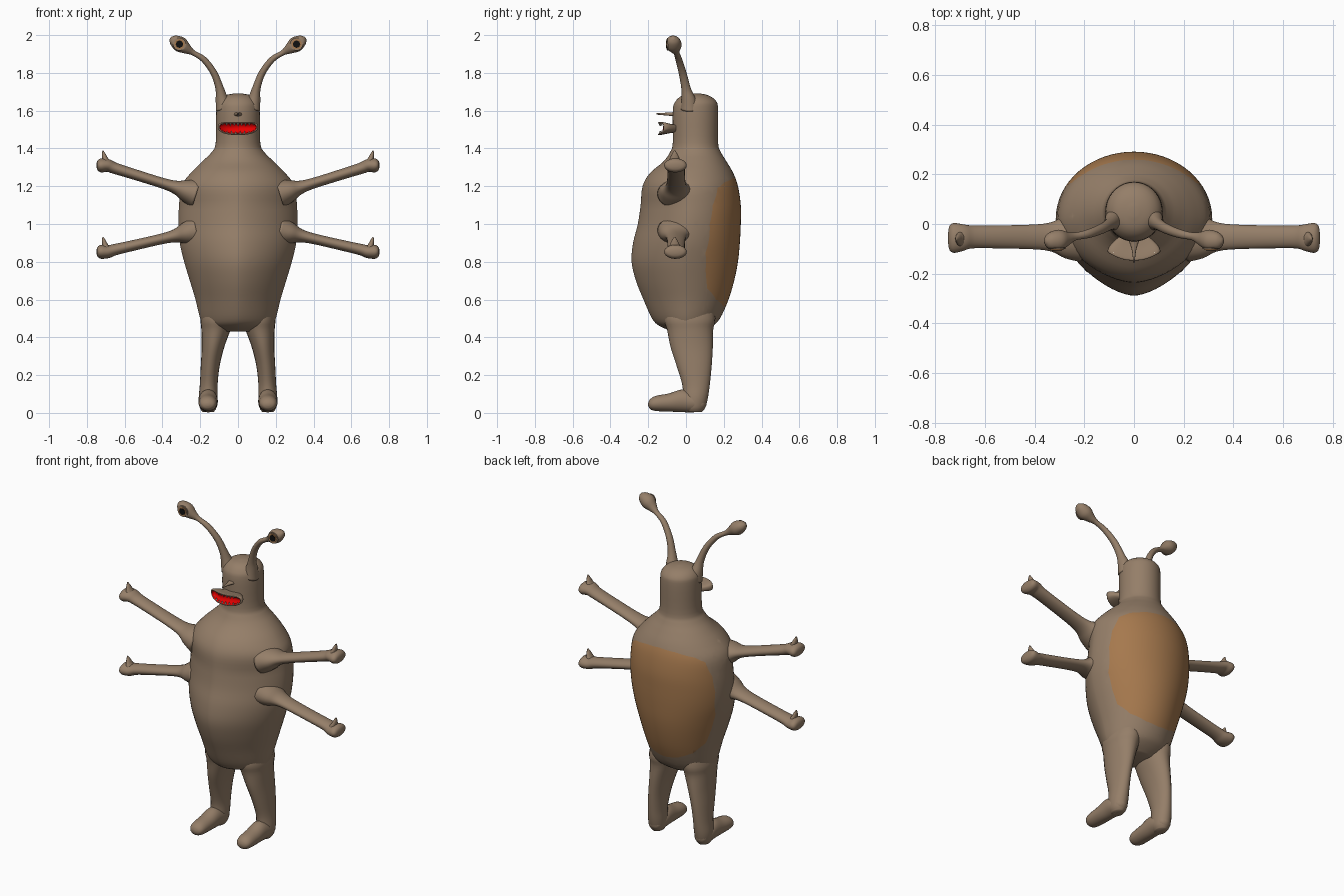
import bpy, bmesh, math
from mathutils import Vector, Matrix

if "Cube" in bpy.data.objects:
    bpy.data.objects.remove(bpy.data.objects["Cube"])


def material(name, rgb):
    m = bpy.data.materials.new(name)
    m.use_nodes = True
    m.diffuse_color = (*rgb, 1)
    m.node_tree.nodes["Principled BSDF"].inputs["Base Color"].default_value = (*rgb, 1)
    return m


SKIN = material("brown skin", (0.30, 0.21, 0.14))
PATCH = material("ochre back patch", (0.38, 0.19, 0.075))
RED = material("red mouth", (0.8, 0.0, 0.0))
BLACK = material("black pupil", (0.005, 0.005, 0.005))
CREAM = material("cream teeth", (0.7, 0.62, 0.5))
X, Y, Z = Vector((1, 0, 0)), Vector((0, 1, 0)), Vector((0, 0, 1))


def finish(name, bm, mats, mirror=False, smooth=True):
    bmesh.ops.recalc_face_normals(bm, faces=bm.faces)
    for f in bm.faces:
        f.smooth = smooth
    me = bpy.data.meshes.new(name)
    bm.to_mesh(me)
    bm.free()
    for m in mats:
        me.materials.append(m)
    ob = bpy.data.objects.new(name, me)
    bpy.context.collection.objects.link(ob)
    if mirror:
        ob.modifiers.new("mirror", "MIRROR").use_mirror_merge = False
    return ob


def resample(rows, steps):
    """Smooth the rows with a spline."""
    out = []
    for i in range(len(rows) - 1):
        a, b = rows[max(i - 1, 0)], rows[i]
        c, d = rows[i + 1], rows[min(i + 2, len(rows) - 1)]
        for s in range(steps):
            t = s / steps
            out.append([q + t / 2 * (r - p + t * (2 * p - 5 * q + 4 * r - s4
                        + t * (3 * (q - r) + s4 - p)))
                        for p, q, r, s4 in zip(a, b, c, d)])
    return out + [list(rows[-1])]


def skin_rings(rings, cavity_from=None):
    """Bridge rings of points and cap both ends."""
    bm = bmesh.new()
    loops = [[bm.verts.new(p) for p in ring] for ring in rings]
    n = len(loops[0])
    for k, (lo, hi) in enumerate(zip(loops, loops[1:])):
        for i in range(n):
            f = bm.faces.new((lo[i], lo[(i + 1) % n], hi[(i + 1) % n], hi[i]))
            f.material_index = int(cavity_from is not None and k >= cavity_from)
    bm.faces.new(loops[0])
    bm.faces.new(loops[-1]).material_index = int(cavity_from is not None)
    return bm


def power(v, n):
    return math.copysign(abs(v) ** (2 / n), v)


def tube(rows, u, v=None, sides=24, steps=4, n=2, cavity_from=None):
    """Rows are x, y, z, radius along u, radius along v."""
    rows = resample(rows, steps)
    pts = [Vector(r[:3]) for r in rows]
    rings = []
    for i, r in enumerate(rows):
        w = v
        if w is None:
            w = (pts[min(i + 1, len(pts) - 1)] - pts[max(i - 1, 0)]).cross(u).normalized()
        angles = [math.tau * k / sides for k in range(sides)]
        rings.append([pts[i] + u * r[3] * power(math.cos(a), n)
                      + w * r[4] * power(math.sin(a), n) for a in angles])
    return skin_rings(rings, cavity_from)


# Body and head: height, half width, front y, back y
PROFILE = [
    (0.43, 0.10, -0.07, 0.09), (0.46, 0.175, -0.14, 0.14), (0.5, 0.20, -0.18, 0.18),
    (0.6, 0.225, -0.225, 0.225), (0.7, 0.255, -0.265, 0.255), (0.8, 0.285, -0.288, 0.275),
    (0.9, 0.308, -0.28, 0.285), (1.0, 0.315, -0.255, 0.29), (1.1, 0.312, -0.24, 0.29),
    (1.2, 0.30, -0.23, 0.275), (1.27, 0.25, -0.19, 0.25), (1.33, 0.19, -0.12, 0.215),
    (1.38, 0.14, -0.085, 0.185), (1.43, 0.118, -0.07, 0.17), (1.6, 0.115, -0.07, 0.17),
    (1.65, 0.105, -0.055, 0.16), (1.68, 0.07, -0.02, 0.12), (1.692, 0.015, 0.03, 0.07)]
rings = []
for z, hw, yf, yb in resample(PROFILE, 4):
    mid = (yf + yb) / 2
    pointed = 2 - 0.4 * min(1, max(0, (1.4 - z) / 0.3))
    ring = []
    for k in range(64):
        c, s = math.cos(math.tau * k / 64), math.sin(math.tau * k / 64)
        n = pointed if s < 0 else 2
        ring.append((hw * power(c, n), mid + (yb - mid) * power(s, n), z))
    rings.append(ring)
bm = skin_rings(rings)

# Back patch: cut a convex outline into the rear faces
half = [(0, 1.25), (0.1, 1.242), (0.2, 1.22), (0.25, 1.19), (0.28, 1.1), (0.289, 1.0),
        (0.276, 0.85), (0.247, 0.75), (0.215, 0.66), (0.16, 0.6), (0.08, 0.565), (0, 0.555)]
outline = half + [(-x, z) for x, z in half[-2:0:-1]]
inside = [f for f in bm.faces if f.calc_center_median().y > 0.03]
for (x0, z0), (x1, z1) in zip(outline, outline[1:] + outline[:1]):
    out = Vector((z0 - z1, 0, x1 - x0))
    co = Vector((x0, 0, z0))
    geom = set(inside)
    for f in inside:
        geom.update(f.edges, f.verts)
    res = bmesh.ops.bisect_plane(bm, geom=list(geom), plane_co=co, plane_no=out)
    faces = {g for g in res["geom"] if isinstance(g, bmesh.types.BMFace)}
    faces.update(f for f in inside if f.is_valid)
    inside = [f for f in faces if (f.calc_center_median() - co).dot(out) < 0]
for f in inside:
    f.material_index = 1
finish("body", bm, [SKIN, PATCH])

# Legs and feet
finish("legs", tube([
    (0.105, 0.02, 0.6, 0.07, 0.12), (0.112, 0.02, 0.5, 0.085, 0.135),
    (0.117, 0.022, 0.44, 0.077, 0.122), (0.132, 0.03, 0.35, 0.06, 0.112),
    (0.147, 0.043, 0.25, 0.05, 0.093), (0.155, 0.053, 0.15, 0.047, 0.073),
    (0.158, 0.05, 0.08, 0.05, 0.066), (0.158, 0.045, 0.03, 0.045, 0.058),
    (0.158, 0.045, 0.005, 0.03, 0.04)], X, Y), [SKIN], True)
finish("feet", tube([
    (0.158, 0.108, 0.05, 0.01, 0.01), (0.158, 0.09, 0.05, 0.036, 0.036),
    (0.158, 0.04, 0.055, 0.05, 0.052), (0.158, -0.02, 0.064, 0.051, 0.06),
    (0.159, -0.09, 0.055, 0.05, 0.048), (0.16, -0.16, 0.05, 0.047, 0.04),
    (0.16, -0.19, 0.046, 0.034, 0.026), (0.16, -0.2, 0.045, 0.01, 0.008)], X, Z), [SKIN], True)


# Arms with knob hands and thumb spikes
def arm(name, root, hand):
    def at(x, ry, rz, lift=0):
        t = (x - 0.3) / 0.4
        return (x, -0.052, root + (hand - root) * t + lift, ry, rz)
    rows = [at(0.22, 0.10, 0.08), at(0.28, 0.085, 0.058), at(0.33, 0.06, 0.036),
            at(0.4, 0.05, 0.028), at(0.55, 0.046, 0.028), at(0.65, 0.046, 0.03),
            (0.69, -0.055, hand, 0.054, 0.034), (0.725, -0.056, hand, 0.06, 0.037),
            (0.743, -0.056, hand, 0.048, 0.026), (0.749, -0.056, hand, 0.015, 0.01)]
    finish(name, tube(rows, Y), [SKIN], True)
    thumb = [(0.69, -0.06, hand + 0.01, 0.036, 0.028), (0.703, -0.06, hand + 0.037, 0.026, 0.016),
             (0.71, -0.06, hand + 0.06, 0.015, 0.01), (0.715, -0.06, hand + 0.078, 0.004, 0.003)]
    finish(name + "_thumbs", tube(thumb, Y, X, 16), [SKIN], True)


arm("upper_arms", 1.185, 1.31)
arm("lower_arms", 0.945, 0.853)

# Eye stalks, with the front of each bulb flattened
bm = tube([
    (0.07, 0.02, 1.61, 0.05, 0.05), (0.085, 0.015, 1.66, 0.038, 0.034),
    (0.098, 0.0, 1.72, 0.025, 0.022), (0.128, -0.018, 1.8, 0.021, 0.018),
    (0.18, -0.038, 1.87, 0.018, 0.016), (0.235, -0.05, 1.905, 0.016, 0.014),
    (0.268, -0.06, 1.925, 0.028, 0.026), (0.305, -0.067, 1.95, 0.044, 0.041),
    (0.342, -0.068, 1.974, 0.032, 0.028), (0.358, -0.068, 1.985, 0.008, 0.007)], Y)
for v in bm.verts:
    v.co.y = max(v.co.y, -0.098)
finish("eye_stalks", bm, [SKIN], True)


def eye_plate(name, radius, y, sides, mat):
    b = bmesh.new()
    bmesh.ops.create_cone(b, cap_ends=True, segments=sides, radius1=radius, radius2=radius,
                          depth=0.006, matrix=Matrix.Translation((0.31, y, 1.952))
                          @ Matrix.Rotation(math.pi / 2, 4, "X"))
    finish(name, b, [mat], True, False)


eye_plate("eye_rims", 0.034, -0.098, 16, SKIN)
eye_plate("irises", 0.027, -0.101, 16, PATCH)
eye_plate("pupils", 0.02, -0.104, 8, BLACK)


# Mouth: flared muzzle, bowed back and up at the corners
def bow(bm):
    for v in bm.verts:
        v.co.z += 0.8 * v.co.x ** 2
        v.co.y += 3 * v.co.x ** 2
    return bm


finish("mouth", bow(tube([
    (0, -0.05, 1.505, 0.05, 0.02), (0, -0.09, 1.505, 0.082, 0.025),
    (0, -0.125, 1.505, 0.102, 0.032), (0, -0.145, 1.505, 0.106, 0.034),
    (0, -0.146, 1.505, 0.097, 0.027), (0, -0.128, 1.505, 0.094, 0.024)],
    X, Z, 40, 3, 3, 12)), [SKIN, RED])

# Teeth in two rows
bm = bmesh.new()
for count, z, turn in ((9, 1.525, math.pi), (8, 1.485, 0)):
    for i in range(count):
        x = 0.16 * (i / (count - 1) - 0.5)
        bmesh.ops.create_cone(bm, cap_ends=True, segments=6, radius1=0.006, radius2=0.001,
                              depth=0.014, matrix=Matrix.Translation((x, -0.138, z))
                              @ Matrix.Rotation(turn, 4, "X"))
finish("teeth", bow(bm), [CREAM], smooth=False)

# Nose spike
finish("nose", tube([(0, -0.05, 1.58, 0.03, 0.016), (0, -0.075, 1.581, 0.018, 0.01),
                     (0, -0.11, 1.582, 0.008, 0.007), (0, -0.155, 1.583, 0.003, 0.004)],
                    X, Z, 12), [SKIN])
